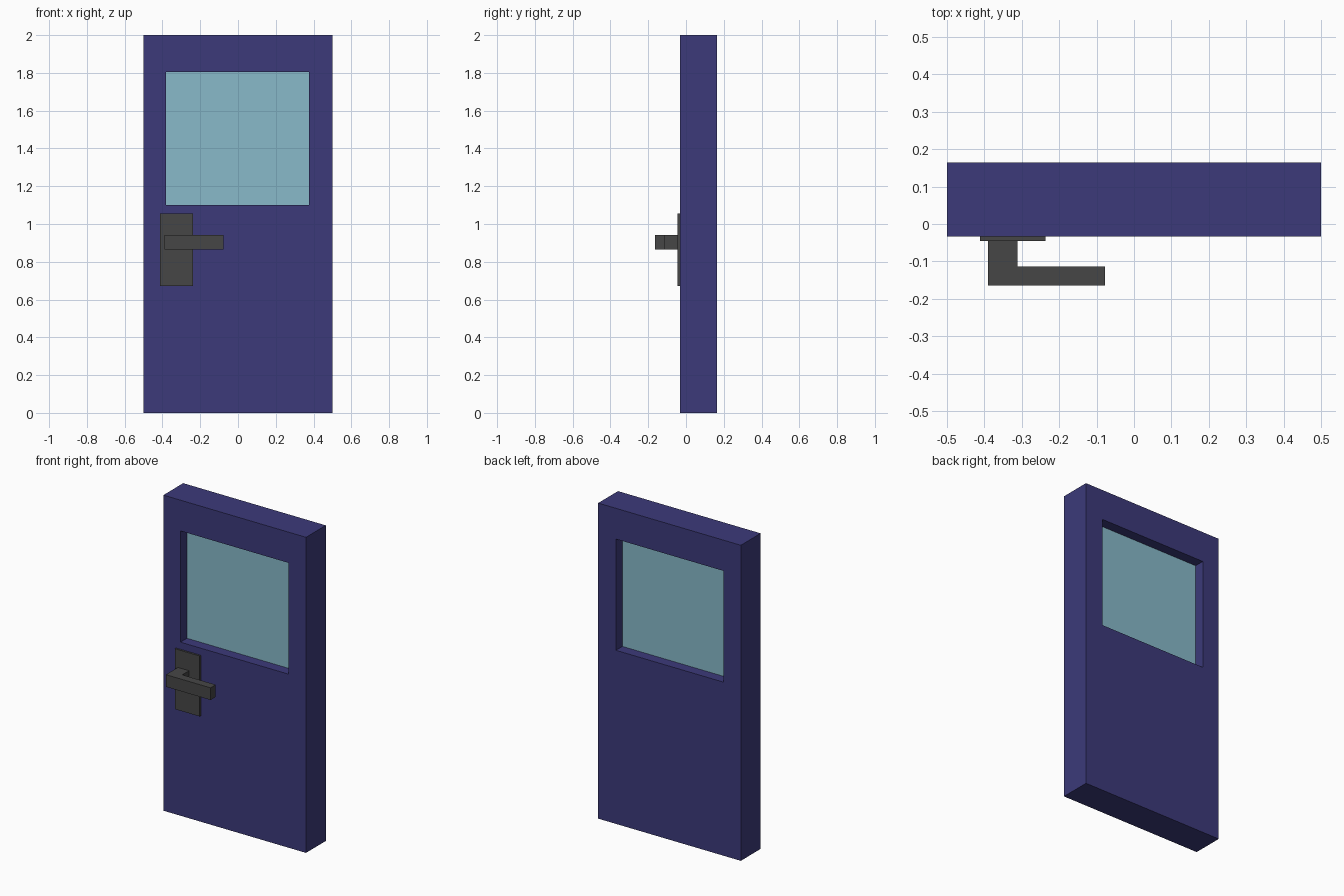
import bpy
import bmesh

cube = bpy.data.objects.get("Cube")
if cube:
    bpy.data.objects.remove(cube, do_unlink=True)


def make_material(name, color):
    mat = bpy.data.materials.new(name)
    mat.use_nodes = True
    rgba = (*color, 1.0)
    mat.diffuse_color = rgba
    mat.node_tree.nodes["Principled BSDF"].inputs["Base Color"].default_value = rgba
    return mat


def finish(name, bm, mat):
    bmesh.ops.recalc_face_normals(bm, faces=bm.faces)
    mesh = bpy.data.meshes.new(name)
    bm.to_mesh(mesh)
    bm.free()
    mesh.materials.append(mat)
    obj = bpy.data.objects.new(name, mesh)
    bpy.context.collection.objects.link(obj)
    return obj


def extrude_all(bm, direction):
    """Give flat faces thickness along a direction."""
    result = bmesh.ops.extrude_face_region(bm, geom=bm.faces[:], use_keep_orig=True)
    verts = [v for v in result["geom"] if isinstance(v, bmesh.types.BMVert)]
    bmesh.ops.translate(bm, verts=verts, vec=direction)


def box(name, x, y, z, mat):
    bm = bmesh.new()
    bmesh.ops.create_cube(bm, size=1)
    for v in bm.verts:
        v.co = [r[0] if c < 0 else r[1] for c, r in zip(v.co, (x, y, z))]
    return finish(name, bm, mat)


def rectangle(x, z):
    return [(x[0], z[0]), (x[1], z[0]), (x[1], z[1]), (x[0], z[1])]


navy = make_material("navy paint", (0.045, 0.042, 0.195))
glass = make_material("pale blue glass", (0.246, 0.491, 0.591))
metal = make_material("dark grey metal", (0.061, 0.061, 0.061))

DOOR_X, DOOR_Z = (-0.5, 0.5), (0, 2)
FRONT, BACK = -0.033, 0.165
WINDOW_X, WINDOW_Z = (-0.38, 0.376), (1.10, 1.805)

# Door slab: a ring around the window opening, given thickness
bm = bmesh.new()
outer, inner = [
    [bm.verts.new((x, FRONT, z)) for x, z in rectangle(*size)]
    for size in ((DOOR_X, DOOR_Z), (WINDOW_X, WINDOW_Z))
]
for i in range(4):
    j = (i + 1) % 4
    bm.faces.new((outer[i], outer[j], inner[j], inner[i]))
extrude_all(bm, (0, BACK - FRONT, 0))
finish("door_panel", bm, navy)

# Window pane recessed from both sides
box("window_pane", WINDOW_X, (0.032, 0.1), WINDOW_Z, glass)

# Handle backplate
box("handle_plate", (-0.412, -0.237), (-0.045, FRONT), (0.672, 1.055), metal)

# L-shaped lever, drawn from above and extruded upward
lever = [(-0.39, -0.045), (-0.39, -0.165), (-0.077, -0.165),
         (-0.077, -0.113), (-0.312, -0.113), (-0.312, -0.045)]
bm = bmesh.new()
bm.faces.new([bm.verts.new((x, y, 0.865)) for x, y in lever])
extrude_all(bm, (0, 0, 0.077))
finish("handle_lever", bm, metal)
